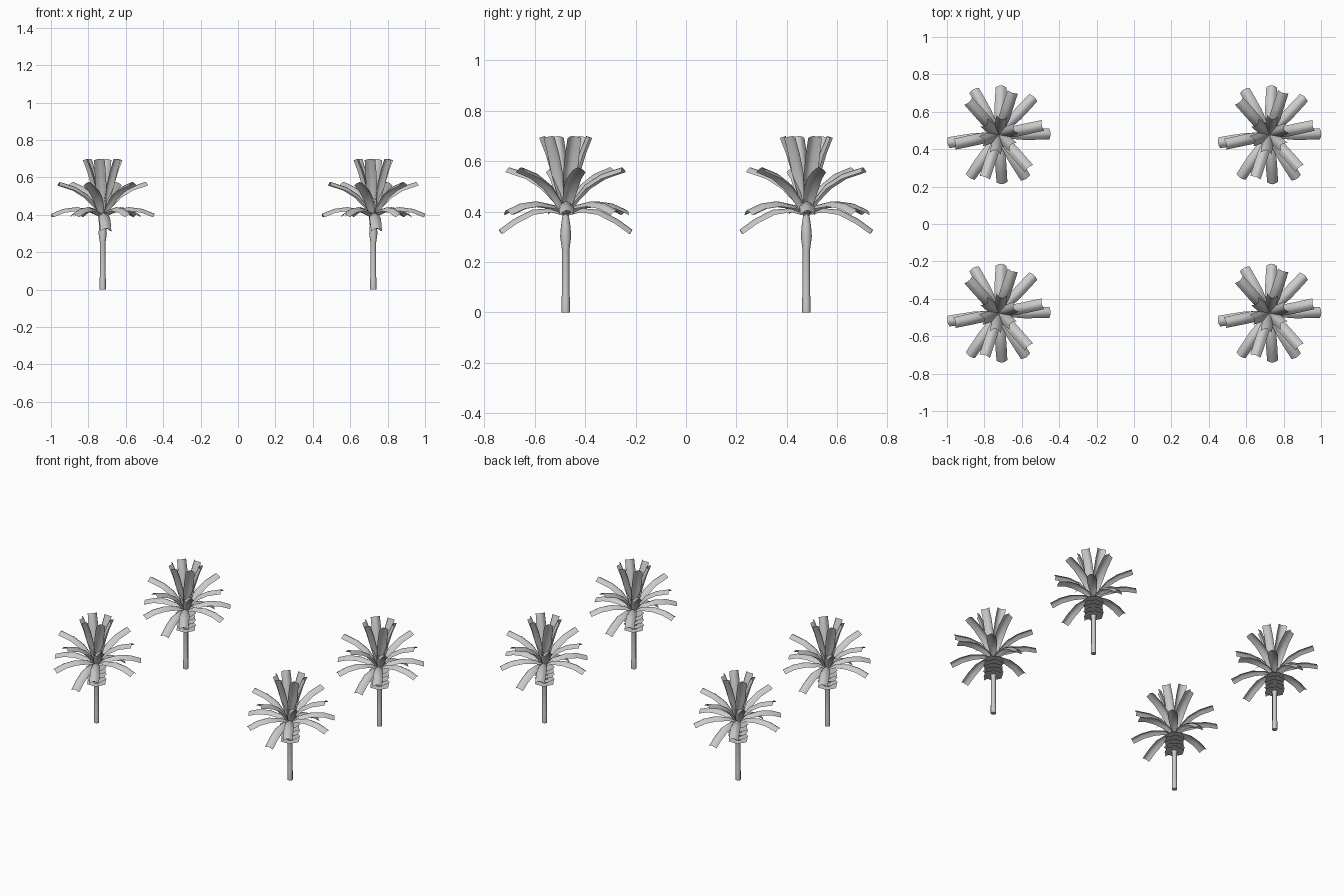
import bpy, bmesh, math
from mathutils import Vector

if "Cube" in bpy.data.objects:
    bpy.data.objects.remove(bpy.data.objects["Cube"])

grey = bpy.data.materials.new("light grey")
grey.diffuse_color = (0.6, 0.6, 0.6, 1)
grey.use_nodes = True
grey.node_tree.nodes["Principled BSDF"].inputs["Base Color"].default_value = grey.diffuse_color


def mesh_from(bm, name, smooth=True):
    me = bpy.data.meshes.new(name)
    bm.to_mesh(me)
    bm.free()
    me.materials.append(grey)
    if smooth:
        me.shade_smooth()
        me.set_sharp_from_angle(angle=math.radians(60))
    return me


def add_frond(bm, angle, path, widths, ridge=0.021):
    """Arched strip (crown up) swept outward along a radius/height path."""
    a = math.radians(angle)
    out = Vector((math.cos(a), math.sin(a), 0))
    side = Vector((-math.sin(a), math.cos(a), 0))
    rows = []
    for i, (r, z) in enumerate(path):
        p0, p1 = path[max(i - 1, 0)], path[min(i + 1, len(path) - 1)]
        dr, dz = p1[0] - p0[0], p1[1] - p0[1]
        n = math.hypot(dr, dz)
        up = out * (-dz / n) + Vector((0, 0, dr / n))
        c = out * r + Vector((0, 0, z))
        w = widths[i] / 2
        h = ridge * widths[i] / 0.06
        rows.append([bm.verts.new(c + side * s * w + up * h * (1 - abs(s) ** 1.6 - 0.3))
                     for s in (-1, -0.5, 0, 0.5, 1)])
    for r0, r1 in zip(rows, rows[1:]):
        for k in range(4):
            bm.faces.new((r0[k], r1[k], r1[k + 1], r0[k + 1]))


# Frond layers: (angles, path of radius/height, widths)
W = [0.016, 0.045, 0.06, 0.06, 0.058]
layers = {
    "upright_fronds": ([20 + 60 * k for k in range(6)],
                       [(0.005, 0.38), (0.025, 0.47), (0.046, 0.55), (0.070, 0.63), (0.096, 0.694)], W),
    "middle_fronds": ([12 + 60 * k for k in range(6)],
                      [(0.005, 0.38), (0.04, 0.44), (0.09, 0.495), (0.155, 0.535), (0.24, 0.562)], W),
    "spreading_fronds": ([1, 47, 119, 189, 236, 302],
                         [(0.005, 0.385), (0.06, 0.415), (0.14, 0.426), (0.21, 0.417), (0.273, 0.392)], W),
    "drooping_fronds": ([87, 274],
                        [(0.005, 0.385), (0.06, 0.402), (0.13, 0.393), (0.20, 0.357), (0.257, 0.316)], W),
}
parts = {}
for name, (angles, path, widths) in layers.items():
    bm = bmesh.new()
    for a in angles:
        add_frond(bm, a, path, widths)
    parts[name] = mesh_from(bm, name)

# Trunk: eight-sided lathe with a swelling under the crown
profile = [(0.0165, 0), (0.0165, 0.06), (0.0150, 0.068), (0.0150, 0.25),
           (0.022, 0.30), (0.019, 0.34), (0.012, 0.39)]
bm = bmesh.new()
rings = [[bm.verts.new((r * math.cos(math.tau * k / 8), r * math.sin(math.tau * k / 8), z))
          for k in range(8)] for r, z in profile]
for r0, r1 in zip(rings, rings[1:]):
    for k in range(8):
        j = (k + 1) % 8
        bm.faces.new((r0[k], r0[j], r1[j], r1[k]))
bm.faces.new(rings[0][::-1])
bm.faces.new(rings[-1])
parts["trunk"] = mesh_from(bm, "trunk")

# Skirt: flat horizontal sheets stacked under the crown
bm = bmesh.new()
for i in range(5):
    z = 0.27 + 0.026 * i
    bm.faces.new([bm.verts.new((0.064 * math.cos(math.radians(60 * k + 23 * i)),
                                0.064 * math.sin(math.radians(60 * k + 23 * i)), z))
                  for k in range(6)])
parts["skirt_sheets"] = mesh_from(bm, "skirt_sheets", smooth=False)

# Four identical trees
for sx, xn in ((-1, "left"), (1, "right")):
    for sy, yn in ((-1, "front"), (1, "back")):
        for name, me in parts.items():
            ob = bpy.data.objects.new(f"{yn}_{xn}_{name}", me)
            ob.location = (0.7235 * sx, 0.477 * sy, 0)
            bpy.context.collection.objects.link(ob)
